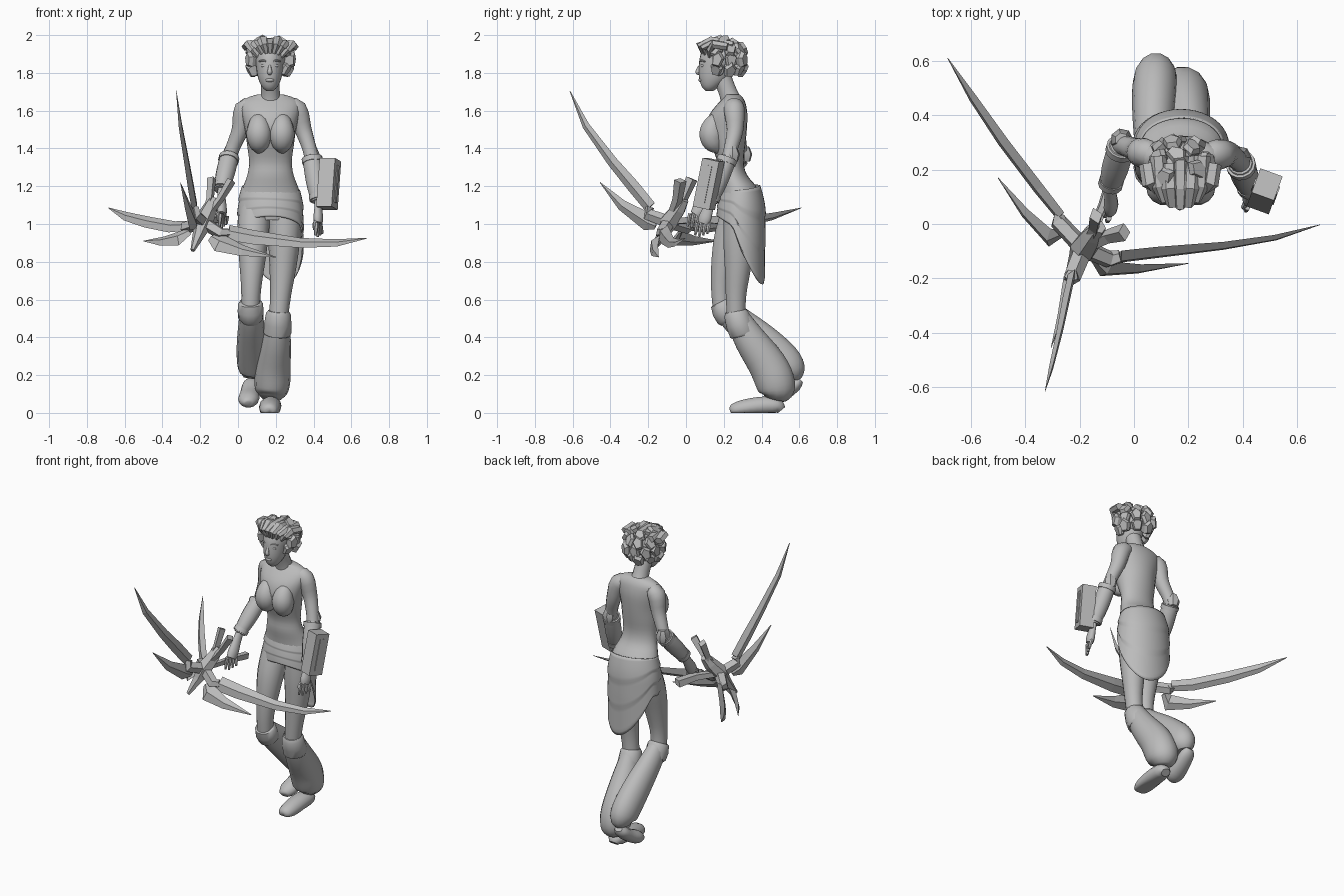
import bpy, bmesh, math
from mathutils import Vector, Matrix

old_cube = bpy.data.objects.get("Cube")
if old_cube:
    bpy.data.objects.remove(old_cube, do_unlink=True)

clay = bpy.data.materials.new("neutral_grey")
clay.use_nodes = True
clay.diffuse_color = (.5, .5, .5, 1)
clay.node_tree.nodes["Principled BSDF"].inputs["Base Color"].default_value = clay.diffuse_color

X_AXIS = Vector((1, 0, 0))
WEAPON_AXIS = Vector((.32, .5, .81)).normalized()
MID = .172                       # body centre line


def finish(name, bm, smooth=True):
    """Turn a bmesh into a named, shaded object."""
    bmesh.ops.recalc_face_normals(bm, faces=bm.faces)
    mesh = bpy.data.meshes.new(name)
    bm.to_mesh(mesh)
    bm.free()
    obj = bpy.data.objects.new(name, mesh)
    bpy.context.collection.objects.link(obj)
    mesh.materials.append(clay)
    if smooth:
        bpy.ops.object.select_all(action="DESELECT")
        obj.select_set(True)
        bpy.context.view_layer.objects.active = obj
        bpy.ops.object.shade_smooth_by_angle(angle=math.radians(45))
    return obj


def skin(name, rings, smooth=True, closed=True):
    """Bridge rings of points into a capped surface."""
    bm = bmesh.new()
    loops = [[bm.verts.new(p) for p in ring] for ring in rings]
    count = len(loops[0])
    for low, high in zip(loops, loops[1:]):
        for i in range(count):
            j = (i + 1) % count
            bm.faces.new((low[i], low[j], high[j], high[i]))
    if closed:
        bm.faces.new(loops[0])
        bm.faces.new(loops[-1])
    return finish(name, bm, smooth)


def refine(rows, steps):
    """Catmull-Rom interpolation through rows of numbers."""
    rows = [Vector(r) for r in rows]
    if steps < 2:
        return rows
    padded = [rows[0]] + rows + [rows[-1]]
    out = []
    for a, b, c, d in zip(padded, padded[1:], padded[2:], padded[3:]):
        for k in range(steps):
            t = k / steps
            out.append(b + (c - a) * (t / 2) + (a * 2 - b * 5 + c * 4 - d) * (t * t / 2)
                       + (b * 3 - a - c * 3 + d) * (t ** 3 / 2))
    return out + [rows[-1]]


def tube(name, path, sides=14, squash=1, ref=X_AXIS, steps=3, smooth=True):
    """Sweep an ellipse along (x, y, z, radius) points."""
    path = refine(path, steps)
    rings = []
    for i, p in enumerate(path):
        tangent = (path[min(i + 1, len(path) - 1)] - path[max(i - 1, 0)]).to_3d().normalized()
        u = (ref - tangent * ref.dot(tangent)).normalized()
        v = tangent.cross(u) * squash
        angles = [math.tau * k / sides for k in range(sides)]
        rings.append([p.to_3d() + (u * math.cos(a) + v * math.sin(a)) * p.w for a in angles])
    return skin(name, rings, smooth)


def stack(name, rows, cx=MID, sides=24, steps=3):
    """Stack level ellipses given as (z, y centre, x radius, y radius)."""
    angles = [math.tau * k / sides for k in range(sides)]
    return skin(name, [[(cx + rx * math.cos(a), cy + ry * math.sin(a), z) for a in angles]
                       for z, cy, rx, ry in refine(rows, steps)])


def ball(name, centre, size):
    bm = bmesh.new()
    bmesh.ops.create_uvsphere(bm, u_segments=16, v_segments=10, radius=1,
                              matrix=Matrix.Translation(centre) @ Matrix.Diagonal((*size, 1)))
    return finish(name, bm)


# Torso, neck and bust
stack("torso", [(1.02, .29, .13, .09), (1.12, .29, .165, .105), (1.19, .278, .148, .1),
                (1.26, .245, .122, .078), (1.33, .235, .113, .07), (1.42, .224, .124, .09),
                (1.5, .215, .135, .107), (1.58, .225, .152, .1), (1.64, .243, .155, .072),
                (1.67, .25, .12, .05), (1.685, .245, .07, .04)])
tube("neck", [(MID, .25, 1.62, .065), (MID, .225, 1.69, .05), (.168, .19, 1.78, .05)])
for side, tag in ((-1, "right"), (1, "left")):
    x = MID + side * .061
    tube(tag + "_bust", [(x, .18, 1.565, .035), (x, .155, 1.535, .054), (x, .137, 1.49, .066),
                         (x, .14, 1.45, .064), (x, .158, 1.415, .05), (x, .18, 1.385, .02)])

# Head and face
stack("head", [(1.703, .125, .016, .018), (1.725, .13, .04, .045), (1.77, .15, .061, .08),
               (1.83, .165, .072, .097), (1.89, .175, .076, .1), (1.94, .18, .062, .08),
               (1.97, .18, .02, .03)], cx=.168)
tube("nose", [(.168, .078, 1.845, .006), (.168, .066, 1.82, .01), (.168, .064, 1.803, .014),
              (.168, .08, 1.795, .008)], sides=8)
ball("lips", (.168, .08, 1.762), (.024, .014, .011))
for side, tag in ((-1, "right"), (1, "left")):
    ball(tag + "_eye", (.168 + side * .031, .09, 1.838), (.016, .012, .009))
    ball(tag + "_ear", (.168 + side * .074, .18, 1.82), (.011, .022, .034))
    tube(tag + "_brow", [(.168 + side * .014, .076, 1.859, .004),
                         (.168 + side * .035, .08, 1.866, .005),
                         (.168 + side * .058, .1, 1.86, .004)], sides=6, ref=Vector((0, 0, 1)))

# Hair: cap, swept top locks and blocky rear tufts
ball("hair_cap", (.17, .2, 1.88), (.09, .105, .085))
for k in range(7):
    f = (k - 3) / 3
    lift = .022 * (1 - f * f)
    tube("top_lock", [(.17 + .055 * f, .085 + .04 * f * f, 1.885 + lift, .012),
                      (.17 + .085 * f, .066 + .06 * f * f, 1.925 + lift, .024),
                      (.17 + .11 * f, .13 + .02 * f * f, 1.952 + lift - .012 * (k % 2), .032),
                      (.17 + .122 * f, .22 + .03 * (k % 2), 1.938 + lift, .03)],
         sides=6, squash=.75, steps=1, smooth=False)
hair_root = Vector((.17, .2, 1.87))
for row, (lift, count) in enumerate(((-.5, 6), (0, 7), (.5, 6), (1, 3))):
    for k in range(count):
        turn = math.radians(-25 + 230 * (k + .25 * (row % 2)) / (count - .75))
        way = Vector((math.cos(turn) * math.cos(lift), math.sin(turn) * math.cos(lift), math.sin(lift)))
        reach = .12 + .014 * ((k + row) % 2)
        a, b, c = (hair_root + way * reach * q for q in (.45, .85, 1))
        tube("rear_tuft", [(*a, .024), (*b, .047), (*c, .036)], sides=5, squash=.75,
             ref=Vector((.3, .2, 1)), steps=1, smooth=False)

# Arms with bracers and cuffs
arms = {
    "right": ([(.09, .25, 1.62, .045), (.035, .26, 1.605, .056), (.012, .27, 1.5, .045),
               (-.025, .285, 1.41, .038), (-.045, .29, 1.35, .038)],
              (-.045, .29, 1.36), (-.088, .14, 1.18), (-.085, .07, 1.08)),
    "left": ([(.255, .25, 1.62, .045), (.31, .255, 1.605, .056), (.345, .26, 1.5, .045),
              (.375, .24, 1.41, .038), (.39, .225, 1.35, .038)],
             (.39, .225, 1.36), (.425, .13, 1.12), (.425, .1, 1.03)),
}
for tag, (upper, elbow, wrist, palm) in arms.items():
    elbow, wrist, palm = Vector(elbow), Vector(wrist), Vector(palm)
    mix = elbow.lerp
    tube(tag + "_upper_arm", upper)
    tube(tag + "_bracer", [(*mix(wrist, t), r) for t, r in
                           ((.02, .043), (.12, .05), (.55, .05), (.9, .041), (1, .036))])
    for t, r in ((.04, .055), (.86, .046)):
        tube(tag + "_bracer_cuff", [(*mix(wrist, t), r), (*mix(wrist, t + .11), r)], steps=1)
    tube(tag + "_elbow_guard", [(*(elbow + Vector((0, .02, z))), r) for z, r in
                                ((-.03, .03), (.01, .042), (.05, .025))], sides=7, steps=1)
    tube(tag + "_hand", [(*wrist, .026), (*wrist.lerp(palm, .5), .03), (*palm, .036),
                         (*wrist.lerp(palm, 1.3), .03)], squash=.7, ref=Vector((.3, 1, 0)))
    for k in range(4):
        knuckle = wrist.lerp(palm, 1.25) + Vector((.008, .03, 0)) * (k - 1.5) * .7
        tip = knuckle + Vector((.006 * (k - 1), -.012, -.075 + .008 * abs(k - 1)))
        tube(tag + "_finger", [(*knuckle, .011), (*knuckle.lerp(tip, .5), .011), (*tip, .007)], sides=6)
    tube(tag + "_thumb", [(*palm, .014), (*(palm + Vector((-.02, -.035, -.03))), .011),
                          (*(palm + Vector((-.02, -.04, -.06))), .007)], sides=6)

# Block strapped to the left forearm
place = Matrix.Translation((.48, .12, 1.212)) @ Matrix.Rotation(-.35, 4, "Z") @ Matrix.Rotation(-.21, 4, "X")
for name, size in (("forearm_block", (.087, .096, .262)), ("forearm_block_rib", (.096, .03, .2))):
    bm = bmesh.new()
    bmesh.ops.create_cube(bm, size=1, matrix=place @ Matrix.Diagonal((*size, 1)))
    finish(name, bm, False)

# Legs: thighs, knee cuffs, baggy shins and feet
tube("right_thigh", [(.09, .285, 1.1, .085), (.08, .235, .95, .083), (.076, .205, .82, .071),
                     (.07, .185, .67, .054), (.066, .19, .54, .048)])
tube("left_thigh", [(.25, .29, 1.1, .09), (.245, .28, .93, .085), (.238, .275, .78, .072),
                    (.226, .265, .63, .056), (.214, .265, .5, .05)])
tube("right_shin", [(.066, .2, .56, .054), (.07, .27, .49, .066), (.073, .4, .38, .079),
                    (.077, .505, .28, .083), (.08, .545, .22, .074), (.075, .55, .18, .045)],
     squash=1.22)
tube("left_shin", [(.212, .275, .5, .058), (.203, .338, .39, .077), (.187, .428, .26, .092),
                   (.182, .47, .17, .095), (.177, .48, .11, .084), (.172, .475, .075, .05)],
     squash=1.12)
tube("right_knee_cuff", [(.066, .188, .59, .055), (.066, .193, .58, .065), (.067, .205, .54, .069),
                         (.068, .225, .505, .067), (.068, .23, .5, .058)], steps=1)
tube("left_knee_cuff", [(.215, .262, .54, .055), (.214, .265, .525, .066), (.211, .28, .475, .072),
                        (.208, .302, .425, .075), (.207, .305, .415, .068)], steps=1)
left_foot = tube("left_foot", [(.175, .505, .015, .03), (.175, .48, .035, .05), (.172, .41, .038, .058),
                               (.168, .31, .024, .056), (.164, .25, .012, .042),
                               (.163, .235, .008, .018)], squash=.85)
for v in left_foot.data.vertices:      # flat sole
    v.co.z = max(v.co.z, 0)
tube("right_foot", [(.07, .605, .175, .025), (.07, .58, .15, .046), (.064, .52, .105, .052),
                    (.055, .45, .07, .055), (.05, .41, .055, .035), (.05, .4, .05, .015)], squash=.75)

# Wrapped skirt with draped layers, a dipped waistline and a pointed rear hem
rings = []
for row in range(25):
    t = row / 24
    ring = []
    for k in range(40):
        a = math.tau * k / 40
        c, s = math.cos(a), math.sin(a)
        hem = .96 - .28 * max(0, math.cos(a - 1.2)) + .08 * max(0, -s)
        z = (1.19 + .015 * s - .01 * c) * (1 - t) + hem * t
        fold = 1 + .035 * ((row % 8) / 8)
        swell = math.sin(min(1, (1.25 - z) / .2) * math.pi / 2) - max(0, .95 - z) * .5
        ring.append((MID + (.138 + .034 * swell) * fold * c, .292 + (.087 + .04 * swell) * fold * s, z))
    rings.append(ring)
skirt = skin("skirt", rings, closed=False)
skirt.modifiers.new("thickness", "SOLIDIFY").thickness = .006

# Three-armed bladed weapon
hub = Vector((-.185, -.09, 1.01))
tube("weapon_hub", [(-.24, -.18, .86, .012), (-.205, -.12, .95, .035), (*hub, .052),
                    (-.15, -.04, 1.08, .042), (-.13, -.01, 1.13, .028)], sides=6, steps=1,
     smooth=False)
for tip in ((-.14, .03, 1.24), (-.035, -.03, 1.23), (-.07, .19, 1.02)):
    elbow = hub.lerp(Vector(tip), .5) + Vector((.015, .015, .01))
    tube("weapon_prong", [(*hub, .022), (*elbow, .027), (*tip, .033)], sides=4, squash=.75,
         ref=Vector((.3, -.8, .5)), steps=1, smooth=False)
blades = [
    ("front", (-.23, -.2, 1.05),
     [(-.23, -.19, 1.09, .035), (-.25, -.28, 1.2, .036), (-.272, -.39, 1.33, .03),
      (-.305, -.53, 1.52, .021), (-.327, -.615, 1.705, .002)],
     [(-.225, -.16, .99, .02), (-.24, -.2, 1.01, .05), (-.27, -.34, 1.1, .03), (-.305, -.455, 1.22, .002)]),
    ("right", (-.28, .01, .98),
     [(-.27, .03, .99, .032), (-.35, .13, .985, .036), (-.48, .3, 1.01, .034),
      (-.59, .46, 1.04, .026), (-.685, .61, 1.085, .002)],
     [(-.26, -.03, .96, .02), (-.31, -.05, .925, .05), (-.4, .04, .91, .03), (-.5, .17, .91, .002)]),
    ("left", (-.09, -.13, .95),
     [(-.05, -.12, .955, .046), (.08, -.105, .93, .043), (.33, -.08, .9, .03),
      (.52, -.05, .9, .022), (.683, -.003, .925, .002)],
     [(-.14, -.13, .93, .025), (-.1, -.165, .9, .056), (.02, -.165, .86, .034), (.2, -.145, .825, .002)]),
]
for tag, joint, long_path, short_path in blades:
    tube(tag + "_weapon_arm", [(*hub, .036), (*joint, .033), (*long_path[0][:3], .025)], sides=5,
         ref=WEAPON_AXIS, steps=1, smooth=False)
    for label, path in (("_long_blade", long_path), ("_short_blade", short_path)):
        tube(tag + label, path, sides=4, squash=.4, ref=WEAPON_AXIS, steps=1, smooth=False)
